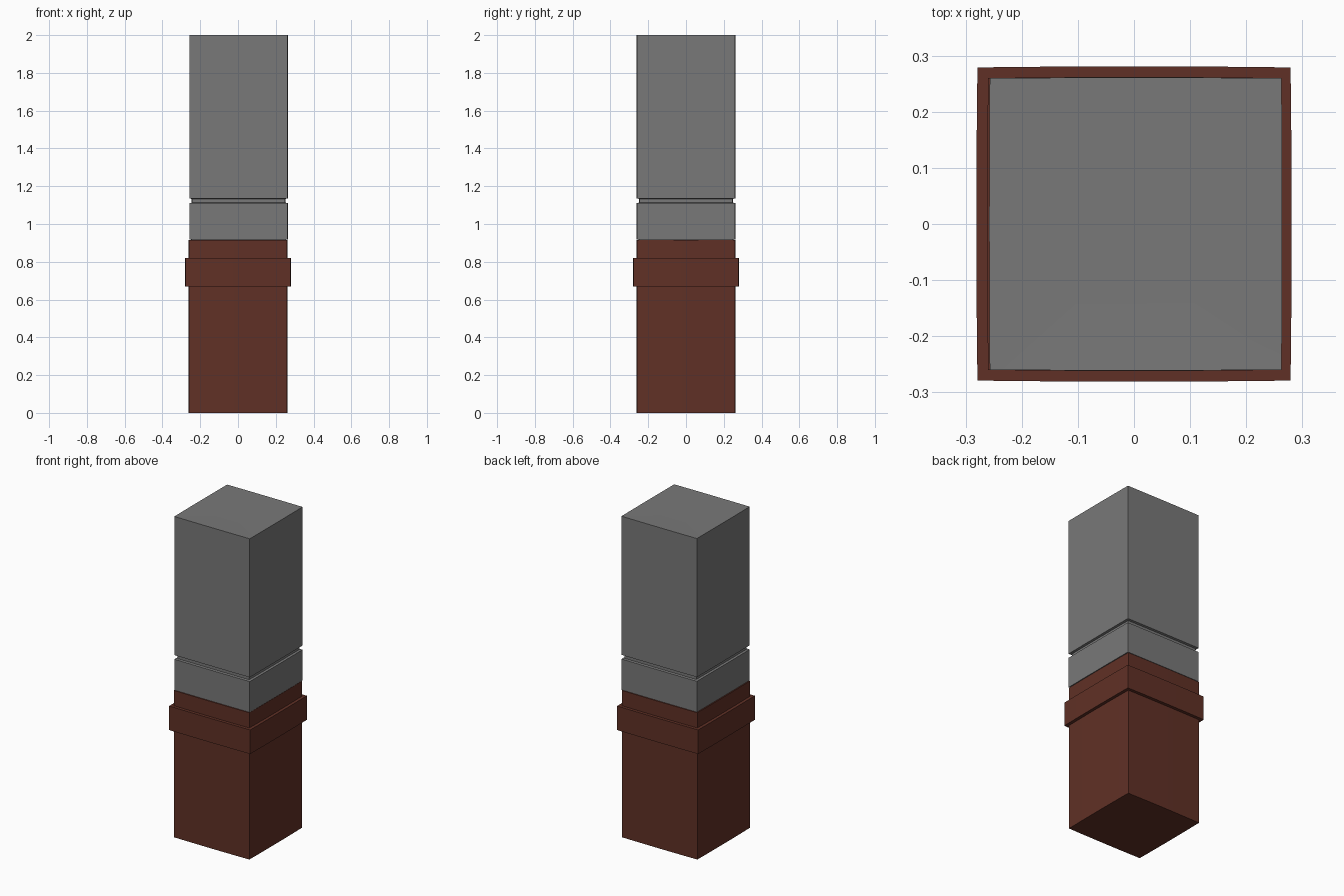
import bpy, bmesh

if "Cube" in bpy.data.objects:
    bpy.data.objects.remove(bpy.data.objects["Cube"])


def material(name, rgb):
    m = bpy.data.materials.new(name)
    m.diffuse_color = (*rgb, 1.0)
    m.use_nodes = True
    m.node_tree.nodes["Principled BSDF"].inputs["Base Color"].default_value = m.diffuse_color
    return m


BROWN = material("red_brown", (0.118, 0.030, 0.019))
GREY = material("mid_grey", (0.190, 0.190, 0.190))


def square_ring(half, bow, cx, n=8):
    # square outline whose sides bulge slightly at the middle
    pts = []
    for dx, dy in ((0, -1), (1, 0), (0, 1), (-1, 0)):
        for i in range(n):
            t = -1 + 2 * i / n
            out = half + bow * (1 - t * t)
            pts.append((cx + dx * out - dy * t * half, dy * out + dx * t * half))
    return pts


def square_column(name, profile, mat, cx=0.0, bow=0.0, dish=0.0):
    # stack square rings given as (half width, height), then cap both ends
    bm = bmesh.new()
    rings = [[bm.verts.new((x, y, z)) for x, y in square_ring(h, bow, cx)]
             for h, z in profile]
    for a, b in zip(rings, rings[1:]):
        for i in range(len(a)):
            j = (i + 1) % len(a)
            bm.faces.new((a[i], a[j], b[j], b[i]))
    bm.faces.new(rings[0][::-1])
    if dish:
        c = bm.verts.new((cx, 0, profile[-1][1] - dish))
        top = rings[-1]
        for i in range(len(top)):
            bm.faces.new((top[i], top[(i + 1) % len(top)], c))
    else:
        bm.faces.new(rings[-1])
    bmesh.ops.recalc_face_normals(bm, faces=bm.faces[:])
    me = bpy.data.meshes.new(name)
    bm.to_mesh(me)
    bm.free()
    me.materials.append(mat)
    ob = bpy.data.objects.new(name, me)
    bpy.context.collection.objects.link(ob)
    bpy.ops.object.select_all(action='DESELECT')
    ob.select_set(True)
    bpy.context.view_layer.objects.active = ob
    bpy.ops.object.shade_smooth_by_angle()
    return ob


# brown lower body with its projecting collar
square_column("lower_body",
              [(0.26, 0), (0.26, 0.67), (0.279, 0.67), (0.279, 0.82),
               (0.26, 0.82), (0.26, 0.915)], BROWN, bow=0.002)

# grey upper body: thin seam at the base, short band, groove, tall block
square_column("upper_body",
              [(0.25, 0.912), (0.25, 0.918), (0.26, 0.918), (0.26, 1.11),
               (0.247, 1.113), (0.247, 1.133), (0.26, 1.136), (0.26, 2.0)],
              GREY, cx=0.003, bow=0.001, dish=0.004)
